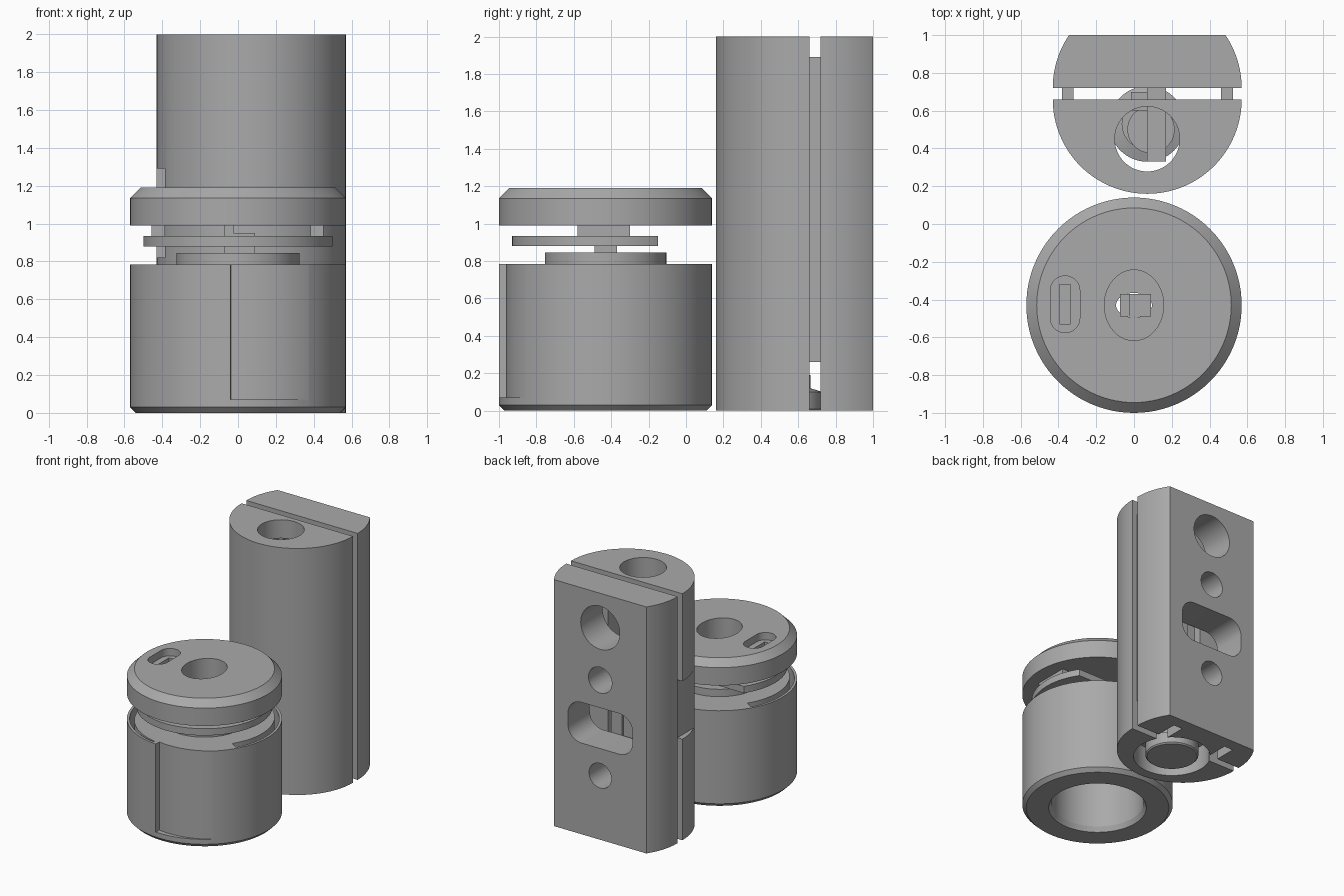
import bpy, bmesh
from math import sin, cos, pi, radians
from mathutils import Matrix

cube = bpy.data.objects.get("Cube")
if cube:
    bpy.data.objects.remove(cube, do_unlink=True)

grey = bpy.data.materials.new("plain_grey")
grey.use_nodes = True
tone = (0.4, 0.4, 0.4, 1)
grey.diffuse_color = tone
grey.node_tree.nodes["Principled BSDF"].inputs["Base Color"].default_value = tone

KNOB_Y = -0.43
TOWER_X = 0.07


def finish(name, bm):
    bmesh.ops.recalc_face_normals(bm, faces=bm.faces)
    mesh = bpy.data.meshes.new(name)
    bm.to_mesh(mesh)
    bm.free()
    obj = bpy.data.objects.new(name, mesh)
    bpy.context.collection.objects.link(obj)
    mesh.materials.append(grey)
    return obj


def arc(cx, cy, r, a0=0, a1=360, n=64, r1=None):
    """Arc points; the radius may blend from r to r1."""
    r1 = r if r1 is None else r1
    out = []
    for i in range(n + 1):
        t = i / n
        a, rad = radians(a0 + (a1 - a0) * t), r + (r1 - r) * t
        out.append((cx + rad * cos(a), cy + rad * sin(a)))
    return out


def disc(cx, cy, rx, ry=None):
    ry = ry or rx
    return [(cx + (x * rx), cy + (y * ry)) for x, y in arc(0, 0, 1)[:-1]]


def rect(x0, x1, y0, y1):
    return [(x0, y0), (x1, y0), (x1, y1), (x0, y1)]


def rounded(cx, cy, hx, hy, r):
    pts = []
    for k, (sx, sy) in enumerate([(1, 1), (-1, 1), (-1, -1), (1, -1)]):
        pts += arc(cx + sx * (hx - r), cy + sy * (hy - r), r, 90 * k, 90 * k + 89, 10)
    return pts


def prism(name, pts, lo, hi, along_y=False):
    """Extrude an outline along z, or an x-z outline along y."""
    bm = bmesh.new()
    place = (lambda p, h: (p[0], h, p[1])) if along_y else (lambda p, h: (p[0], p[1], h))
    low = [bm.verts.new(place(p, lo)) for p in pts]
    high = [bm.verts.new(place(p, hi)) for p in pts]
    bm.faces.new(low)
    bm.faces.new(high)
    for i in range(len(pts)):
        j = (i + 1) % len(pts)
        bm.faces.new((low[i], low[j], high[j], high[i]))
    return finish(name, bm)


def lathe(name, profile, cx, cy):
    """Spin a closed radius-height profile about a vertical axis."""
    bm = bmesh.new()
    verts = [bm.verts.new((r, 0, z)) for r, z in profile]
    edges = [bm.edges.new((verts[i], verts[(i + 1) % len(verts)])) for i in range(len(verts))]
    bmesh.ops.spin(bm, geom=verts + edges, axis=(0, 0, 1), cent=(0, 0, 0), angle=2 * pi, steps=96)
    bmesh.ops.remove_doubles(bm, verts=bm.verts, dist=0.0005)
    bm.transform(Matrix.Translation((cx, cy, 0)))
    return finish(name, bm)


def cut(obj, *cutters):
    for c in cutters:
        mod = obj.modifiers.new("cut", 'BOOLEAN')
        mod.operation, mod.solver, mod.object = 'DIFFERENCE', 'EXACT', c
    graph = bpy.context.evaluated_depsgraph_get()
    mesh = bpy.data.meshes.new_from_object(obj.evaluated_get(graph))
    obj.modifiers.clear()
    obj.data = mesh
    for c in cutters:
        bpy.data.objects.remove(c, do_unlink=True)


# Knob body: hollow cup with a stepped relief in front and two spring slots
body = lathe("knob_body", [(0.37, 0), (0.54, 0), (0.57, 0.03), (0.57, 0.785), (0.3, 0.785),
                           (0.3, 0.6), (0.35, 0.6), (0.35, 0.04)], 0, KNOB_Y)
relief = arc(0, KNOB_Y, 0.525, -94, -48, 24, 0.571) + arc(0, KNOB_Y, 0.65, -48, -94, 24)


def spring_slot(a0, a1):
    outline = arc(0, KNOB_Y, 0.55, a0, a1, 32) + arc(0, KNOB_Y, 0.48, a1, a0, 32, 0.54)
    return prism("slot_cutter", outline, 0.07, 0.9)


cut(body, prism("relief_cutter", relief, 0.07, 0.9), spring_slot(262, 150), spring_slot(80, -30))

# Boss on the body with an oval keyhole
boss = prism("knob_boss", disc(0, KNOB_Y, 0.325), 0.7, 0.845)
cut(boss, prism("key_cutter", disc(0, KNOB_Y, 0.095, 0.065), 0.5, 1))
prism("knob_key", rect(-0.075, -0.025, -0.49, -0.37), 0.45, 1.05)
prism("knob_key_block", rect(-0.025, 0.09, -0.49, -0.37), 0.45, 0.95)

# Locking disc, cut flat at the back
lock = prism("lock_disc", disc(0, KNOB_Y, 0.5), 0.88, 0.935)
cut(lock, prism("flat_cutter", rect(-1, 1, -0.15, 0.5), 0.8, 1),
    prism("oval_cutter", disc(0, KNOB_Y, 0.16, 0.187), 0.8, 1))

# Cap with bevelled rim, oval hole and slotted pocket
cap = lathe("knob_cap", [(0, 0.99), (0.57, 0.99), (0.57, 1.135), (0.515, 1.19), (0, 1.19)], 0, KNOB_Y)
cut(cap, prism("oval_cutter", disc(0, KNOB_Y, 0.157, 0.187), 0.9, 1.3),
    prism("pocket_cutter", rounded(-0.365, -0.425, 0.078, 0.15, 0.077), 1.13, 1.3),
    prism("slit_cutter", rect(-0.395, -0.335, -0.53, -0.32), 1.03, 1.3))
for side, x in (("right", -0.422), ("left", 0.418)):
    prism(side + "_cap_post", rect(x - 0.035, x + 0.035, -0.58, -0.3), 0.9, 1.0)

# Tower halves: two half rounds with a narrow gap between
front = prism("tower_front", arc(TOWER_X, 0.66, 0.5, 180, 360), 0, 2)
cut(front, prism("shaft_cutter", disc(TOWER_X, 0.45, 0.172), -0.5, 2.5),
    prism("chamber_cutter", rect(-0.1, 0.24, 0.42, 0.8), 0.15, 1.85),
    prism("base_cutter", disc(TOWER_X, 0.53, 0.29), -0.5, 0.2),
    prism("side_cutter", rect(-0.6, -0.385, 0.1, 0.8), 0.82, 1.29))

back = prism("tower_back", arc(TOWER_X, 0.72, 0.5, 0, 180), 0, 2)
holes = [disc(TOWER_X, 1.72, 0.175), disc(TOWER_X, 1.295, 0.105),
         rounded(TOWER_X, 0.905, 0.29, 0.165, 0.12), disc(TOWER_X, 0.52, 0.1)]
cut(back, prism("flat_cutter", rect(-1, 1, 1, 2), -1, 3),
    *[prism("hole_cutter", h, 0.5, 1.5, True) for h in holes],
    prism("base_cutter", disc(TOWER_X, 0.53, 0.29), -0.5, 0.2),
    prism("notch_cutter", rect(-0.22, -0.14, 0.5, 0.9), -0.5, 0.1),
    prism("notch_cutter", rect(0.28, 0.36, 0.5, 0.9), -0.5, 0.1))

# Strips joining the halves
for side, x in (("right", -0.35), ("left", 0.492)):
    prism(side + "_joining_strip", rect(x - 0.031, x + 0.031, 0.65, 0.73), 0.26, 1.89)

# Spindle, foot and latch bars inside the tower
lathe("tower_foot", [(0, 0), (0.19, 0), (0.2, 0.01), (0.2, 0.1), (0.135, 0.12),
                     (0.135, 0.19), (0, 0.19)], TOWER_X, 0.53)
prism("spindle", disc(0.09, 0.5, 0.125), 0.15, 0.7)
prism("latch_bar", rect(TOWER_X, 0.17, 0.33, 0.72), 0.3, 1.45)
prism("latch_plate", rect(-0.015, TOWER_X, 0.6, 0.7), 0.3, 1.1)

# Smooth the round walls and keep edges crisp
bpy.ops.object.select_all(action='DESELECT')
for obj in bpy.context.collection.objects:
    if obj.type == 'MESH':
        obj.select_set(True)
        bpy.context.view_layer.objects.active = obj
bpy.ops.object.shade_smooth_by_angle(angle=radians(25))
